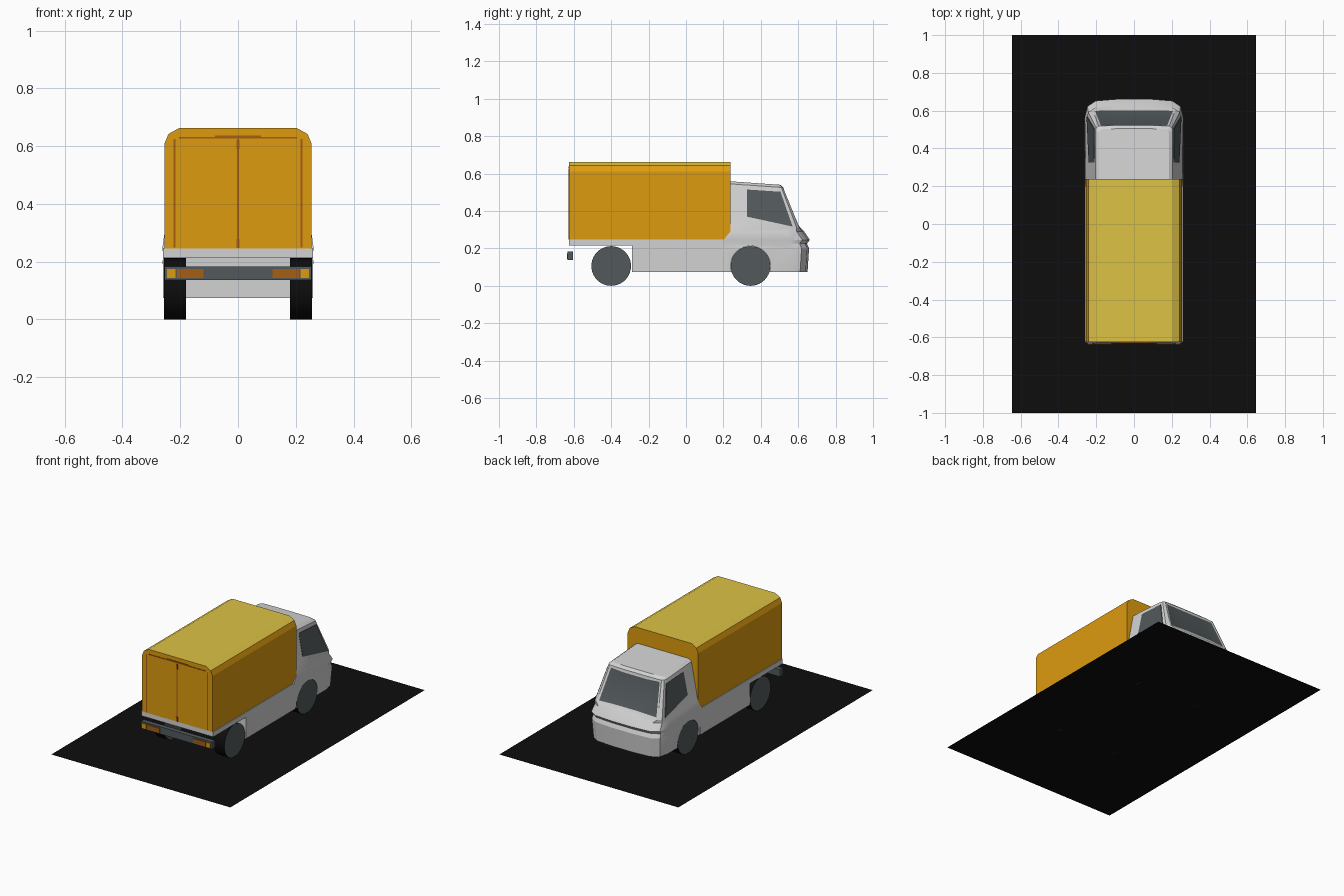
import bpy, bmesh, math
from mathutils import Matrix

old = bpy.data.objects.get("Cube")
if old:
    bpy.data.objects.remove(old)


def material(name, r, g, b):
    m = bpy.data.materials.new(name)
    m.use_nodes = True
    m.diffuse_color = (r, g, b, 1)
    m.node_tree.nodes["Principled BSDF"].inputs["Base Color"].default_value = (r, g, b, 1)
    return m


GREY = material("light grey paint", .65, .65, .65)
ORANGE = material("orange panel", .73, .33, .005)
YELLOW = material("yellow roof", .73, .54, .06)
DARK = material("dark grey", .085, .102, .107)
BROWN = material("brown orange", .38, .11, .006)
BLACK = material("black", .004, .004, .004)


def finish(name, bm, *mats):
    bmesh.ops.recalc_face_normals(bm, faces=bm.faces)
    mesh = bpy.data.meshes.new(name)
    bm.to_mesh(mesh)
    bm.free()
    ob = bpy.data.objects.new(name, mesh)
    bpy.context.collection.objects.link(ob)
    for m in mats:
        mesh.materials.append(m)
    return ob


def select(ob):
    bpy.ops.object.select_all(action='DESELECT')
    bpy.context.view_layer.objects.active = ob
    ob.select_set(True)


def smooth(ob):
    select(ob)
    bpy.ops.object.shade_smooth_by_angle(angle=math.radians(25))


def box(name, x, y, z, mat):
    bm = bmesh.new()
    size = [b - a for a, b in (x, y, z)]
    mid = [(a + b) / 2 for a, b in (x, y, z)]
    bmesh.ops.create_cube(bm, size=1, matrix=Matrix.Translation(mid) @ Matrix.Diagonal((*size, 1)))
    return finish(name, bm, mat)


def extrude(points, step):
    bm = bmesh.new()
    face = bm.faces.new([bm.verts.new(p) for p in points])
    new = bmesh.ops.extrude_face_region(bm, geom=[face])["geom"]
    bmesh.ops.translate(bm, vec=step, verts=[v for v in new if isinstance(v, bmesh.types.BMVert)])
    bmesh.ops.recalc_face_normals(bm, faces=bm.faces)
    return bm


def cylinder(name, x0, x1, y, z, r, *mats):
    bm = bmesh.new()
    place = Matrix.Translation(((x0 + x1) / 2, y, z)) @ Matrix.Rotation(math.pi / 2, 4, 'Y')
    bmesh.ops.create_cone(bm, cap_ends=True, segments=40, radius1=r, radius2=r,
                          depth=abs(x1 - x0), matrix=place)
    for f in bm.faces:
        f.material_index = int(len(f.verts) > 4) if len(mats) > 1 else 0
    return finish(name, bm, *mats)


def cut_arch(ob, y):
    for s in (1, -1):
        cutter = cylinder("arch_cutter", s * .17, s * .3, y, .106, .107, GREY)
        mod = ob.modifiers.new("arch", 'BOOLEAN')
        mod.operation, mod.object = 'DIFFERENCE', cutter
        select(ob)
        bpy.ops.object.modifier_apply(modifier=mod.name)
        bpy.data.objects.remove(cutter)


# Ground sheet
bm = bmesh.new()
bmesh.ops.create_grid(bm, size=1, matrix=Matrix.Translation((0, 0, .003)) @ Matrix.Diagonal((.645, 1, 1, 1)))
finish("ground_sheet", bm, BLACK)

# Cargo box with a chamfered roof
half = [(.254, .245), (.254, .61), (.241, .642), (.205, .662)]
outline = half + [(-x, z) for x, z in reversed(half)]
bm = extrude([(x, -.625, z) for x, z in outline], (0, .862, 0))
for f in bm.faces:
    f.material_index = int(f.normal.z > .8)
finish("cargo_box", bm, ORANGE, YELLOW)

# Rear door seams
for x in (-.22, 0, .22):
    box("door_seam", (x - .003, x + .003), (-.628, -.62), (.25, .625), BROWN)
box("door_top_seam", (-.205, .205), (-.628, -.62), (.627, .632), BROWN)
box("door_top_catch", (-.08, .08), (-.629, -.62), (.632, .637), BROWN)
for z in (.248, .59):
    box("door_latch", (-.006, .006), (-.629, -.62), (z, z + .03), BROWN)

# Lower body with raised tail and wheel arches
side = [(-.625, .215), (-.625, .247), (.22, .247), (.22, .075), (-.29, .075), (-.29, .215)]
body = finish("lower_body", extrude([(-.259, y, z) for y, z in side], (.518, 0, 0)), GREY)
cut_arch(body, -.4)

# Cab lofted from rounded plan sections: height, half width, nose, corner, back
levels = [(.075, .254, .65, .1, .2), (.2, .261, .658, .1, .2), (.225, .258, .647, .1, .2),
          (.245, .262, .662, .1, .2), (.29, .256, .632, .1, .237), (.31, .25, .612, .05, .237),
          (.525, .205, .522, .03, .237), (.54, .185, .505, .03, .237)]
bm = bmesh.new()
rings = []
for z, w, nose, c, back in levels:
    right = [(w, back), (w, nose - c), (w - .15 * c, nose - .4 * c), (w - .6 * c, nose - .1 * c), (.08, nose)]
    plan = right + [(-x, y) for x, y in reversed(right)]
    tilt = .07 if z > .5 else 0
    rings.append([bm.verts.new((x, y, z + tilt * (nose - y))) for x, y in plan])
glass = []
for k in range(len(rings) - 1):
    lo, hi = rings[k], rings[k + 1]
    for i in range(len(lo)):
        j = (i + 1) % len(lo)
        f = bm.faces.new((lo[i], lo[j], hi[j], hi[i]))
        if k == 5 and i in (3, 4, 5):
            glass.append(f)
bm.faces.new(rings[0])
bm.faces.new(rings[-1])
bmesh.ops.recalc_face_normals(bm, faces=bm.faces)
bmesh.ops.inset_region(bm, faces=glass, thickness=.018, depth=-.004)
for f in glass:
    f.material_index = 1
cab = finish("cab", bm, GREY, DARK)
cut_arch(cab, .345)
smooth(cab)

# Side windows following the lean of the cab walls
window = [(.325, .37), (.57, .317), (.505, .503), (.325, .515)]
for s in (1, -1):
    points = [(s * (.249 - (z - .31) * .209), y, z) for y, z in window]
    finish("side_window", extrude(points, (s * .004, 0, 0)), DARK)

# Wheels: black tread, dark grey faces
for name, y in (("front_wheel", .345), ("rear_wheel", -.4)):
    for s in (1, -1):
        smooth(cylinder(name, s * .18, s * .256, y, .106, .106, BLACK, DARK))

# Rear bumper and lamps
box("rear_bumper", (-.255, .255), (-.633, -.603), (.137, .184), DARK)
for s in (1, -1):
    for name, a, b, mat in (("tail_lamp", .12, .212, BROWN), ("indicator", .216, .246, ORANGE)):
        box(name, sorted((s * a, s * b)), (-.637, -.63), (.144, .174), mat)
